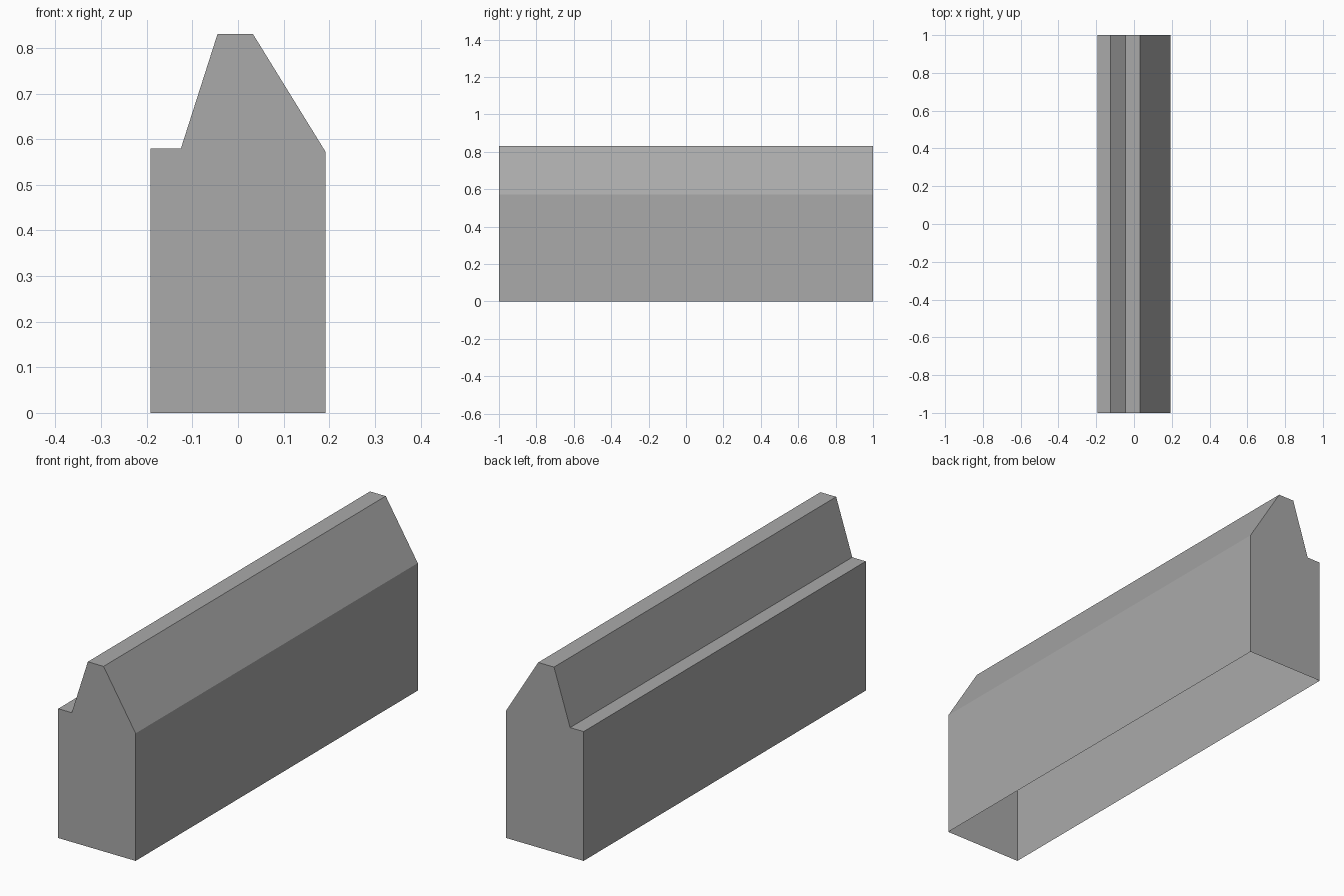
import bpy
import bmesh

cube = bpy.data.objects.get("Cube")
if cube:
    bpy.data.objects.remove(cube, do_unlink=True)

grey = bpy.data.materials.new("plain_grey")
grey.use_nodes = True
colour = (0.4, 0.4, 0.4, 1)
grey.diffuse_color = colour
grey.node_tree.nodes["Principled BSDF"].inputs["Base Color"].default_value = colour

# Cross-section of the barrier: ledge on one side, long slope on the other
profile = [(-0.192, 0), (-0.192, 0.58), (-0.125, 0.58), (-0.045, 0.83),
           (0.033, 0.83), (0.192, 0.572), (0.192, 0)]

bm = bmesh.new()
front = bm.faces.new([bm.verts.new((x, -1, z)) for x, z in profile])

# Extrude along the length, keeping the front end cap
result = bmesh.ops.extrude_face_region(bm, geom=[front], use_keep_orig=True)
moved = [v for v in result["geom"] if isinstance(v, bmesh.types.BMVert)]
bmesh.ops.translate(bm, verts=moved, vec=(0, 2, 0))
bmesh.ops.recalc_face_normals(bm, faces=bm.faces)

# Open underside of the hollow shell
underside = [f for f in bm.faces if all(v.co.z < 0.001 for v in f.verts)]
bmesh.ops.delete(bm, geom=underside, context="FACES_ONLY")

mesh = bpy.data.meshes.new("barrier_shell")
bm.to_mesh(mesh)
bm.free()
mesh.materials.append(grey)
shell = bpy.data.objects.new("barrier_shell", mesh)
bpy.context.collection.objects.link(shell)
